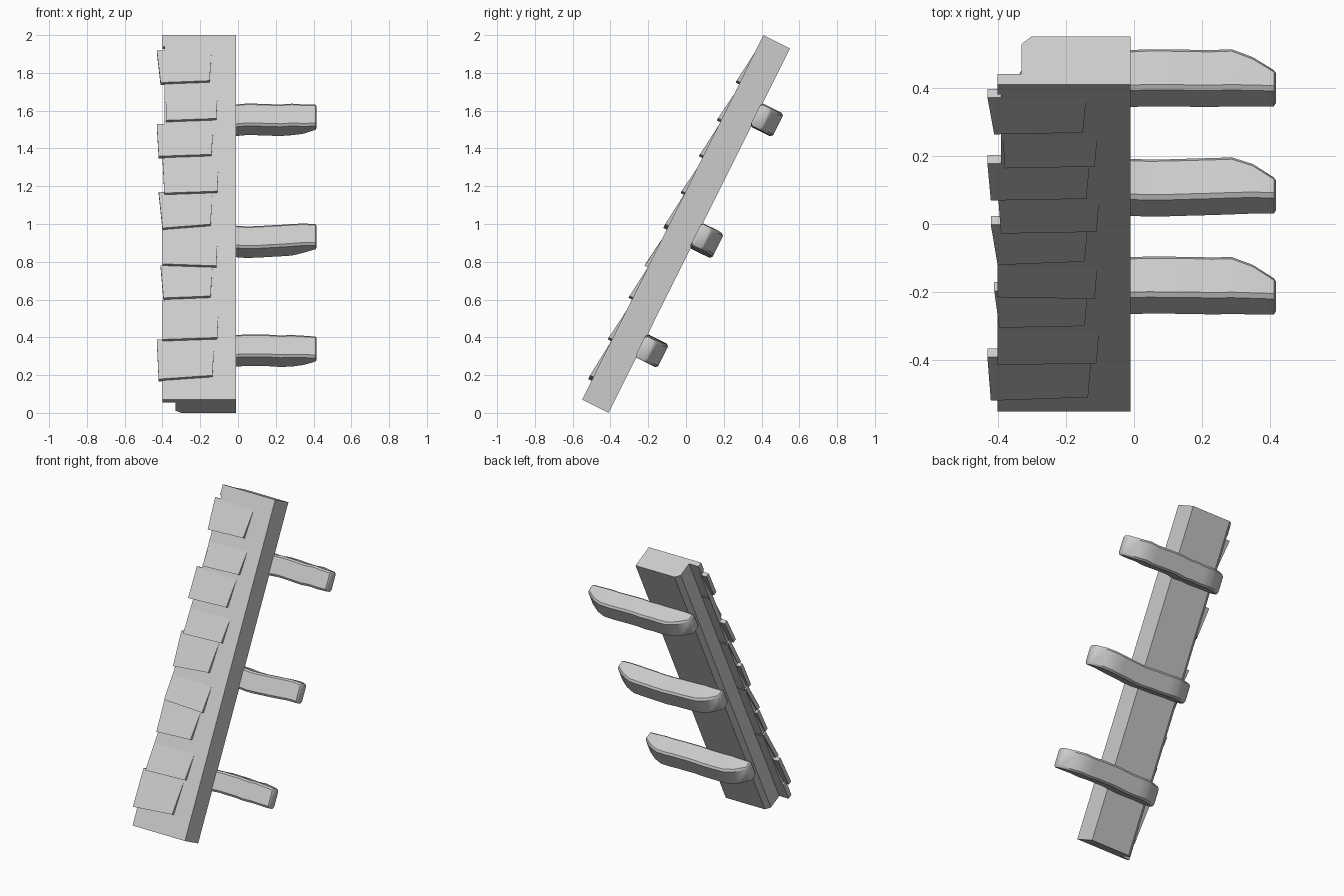
import bpy, bmesh, math, random
from mathutils import Vector

random.seed(4)
if "Cube" in bpy.data.objects:
    bpy.data.objects.remove(bpy.data.objects["Cube"], do_unlink=True)

grey = bpy.data.materials.new("plain_grey")
grey.use_nodes = True
grey.diffuse_color = (0.6, 0.6, 0.6, 1)
grey.node_tree.nodes["Principled BSDF"].inputs["Base Color"].default_value = (0.6, 0.6, 0.6, 1)

# Leaning frame: x across, u up the slope, n from the front face to the back
LEAN = math.radians(26.45)
S, C = math.sin(LEAN), math.cos(LEAN)
LENGTH, DEPTH = 2.155, 0.157


def place(x, u, n):
    return Vector((x, -0.55 + S * u + C * n, 0.07 + C * u - S * n))


def up_slope(z):
    return (z - 0.07) / C


def loft(name, rings, smooth=False):
    """Skin a list of equal closed rings and cap both ends."""
    bm = bmesh.new()
    loops = [[bm.verts.new(place(*p)) for p in ring] for ring in rings]
    count = len(loops[0])
    for a, b in zip(loops, loops[1:]):
        for i in range(count):
            j = (i + 1) % count
            bm.faces.new((a[i], a[j], b[j], b[i]))
    bm.faces.new(loops[0])
    bm.faces.new(loops[-1])
    bmesh.ops.recalc_face_normals(bm, faces=bm.faces)
    mesh = bpy.data.meshes.new(name)
    bm.to_mesh(mesh)
    bm.free()
    mesh.materials.append(grey)
    if smooth:
        mesh.shade_smooth()
        mesh.set_sharp_from_angle(angle=math.radians(35))
    obj = bpy.data.objects.new(name, mesh)
    bpy.context.collection.objects.link(obj)
    return obj


# Leaning beam with a thin front lip and a chamfered back corner
profile = [(-0.01, 0), (-0.01, DEPTH), (-0.30, DEPTH), (-0.33, 0.132),
           (-0.33, 0.033), (-0.39, 0.033), (-0.39, 0)]
loft("leaning_beam", [[(x, u, n) for x, n in profile] for u in (0, LENGTH)])

# Small strips that widen the lip at each end
for name, low, high in (("bottom_lip", 0, 0.13), ("top_lip", up_slope(1.94), LENGTH)):
    loft(name, [[(-0.40, u, 0), (-0.38, u, 0), (-0.38, u, 0.033), (-0.40, u, 0.033)]
                for u in (low, high)])

# Overlapping shingles: left top, left bottom, right, bottom z left, bottom z right, top z
shingles = [
    (-0.43, -0.42, -0.135, 0.17, 0.19, 0.39),
    (-0.40, -0.40, -0.11, 0.38, 0.39, 0.60),
    (-0.41, -0.395, -0.145, 0.60, 0.61, 0.78),
    (-0.40, -0.40, -0.115, 0.78, 0.77, 0.98),
    (-0.42, -0.40, -0.145, 0.97, 0.99, 1.17),
    (-0.40, -0.39, -0.11, 1.155, 1.165, 1.36),
    (-0.43, -0.42, -0.14, 1.35, 1.36, 1.53),
    (-0.385, -0.38, -0.115, 1.54, 1.55, 1.74),
    (-0.43, -0.41, -0.15, 1.74, 1.75, 1.92),
]
THICK = 0.028
for i, (lt, lb, r, zl, zr, zt) in enumerate(shingles):
    sink = 0.001 if i % 2 == 0 else 0.008
    bl, br, top = up_slope(zl), up_slope(zr), up_slope(zt)
    front = [(lb, bl, -0.02), (r, br, -0.02), (r + 0.01, top, sink), (lt, top, sink)]
    back = [(x, u, n + THICK) for x, u, n in front]
    loft(f"shingle_{i + 1}", [front, back])


# Rough-hewn rungs on the back, each end cut at a slant
def rung(name, low, flare):
    rings = []
    centre, half, steps = 0.04, 0.37, 12
    for k in range(steps + 1):
        t = 2 * k / steps - 1
        x = centre + half * t
        slant = max(0, abs(t) - 0.74) / 0.26
        inner, outer = DEPTH - 0.008, DEPTH + 0.125 - 0.065 * slant
        wob = random.uniform(-0.004, 0.004)
        shift = flare * (t * t - 0.5) + wob
        u0, u1 = low + shift, low + 0.132 + shift - 0.006 * slant
        b = 0.012
        section = [(u0 + b, inner), (u1 - b, inner), (u1, inner + b), (u1, outer - b),
                   (u1 - b, outer), (u0 + b, outer), (u0, outer - b), (u0, inner + b)]
        rings.append([(x, u, n) for u, n in section])
    # Rounded end faces
    for ring, side in ((rings[0], -1), (rings[-1], 1)):
        mid_u = sum(p[1] for p in ring) / len(ring)
        mid_n = sum(p[2] for p in ring) / len(ring)
        cap = [(x + side * 0.006, mid_u + (u - mid_u) * 0.88, mid_n + (n - mid_n) * 0.8)
               for x, u, n in ring]
        rings.insert(0, cap) if side < 0 else rings.append(cap)
    loft(name, rings, smooth=True)


rung("lower_rung", 0.33, 0.0)
rung("middle_rung", 0.985, 0.02)
rung("upper_rung", 1.695, 0.0)
